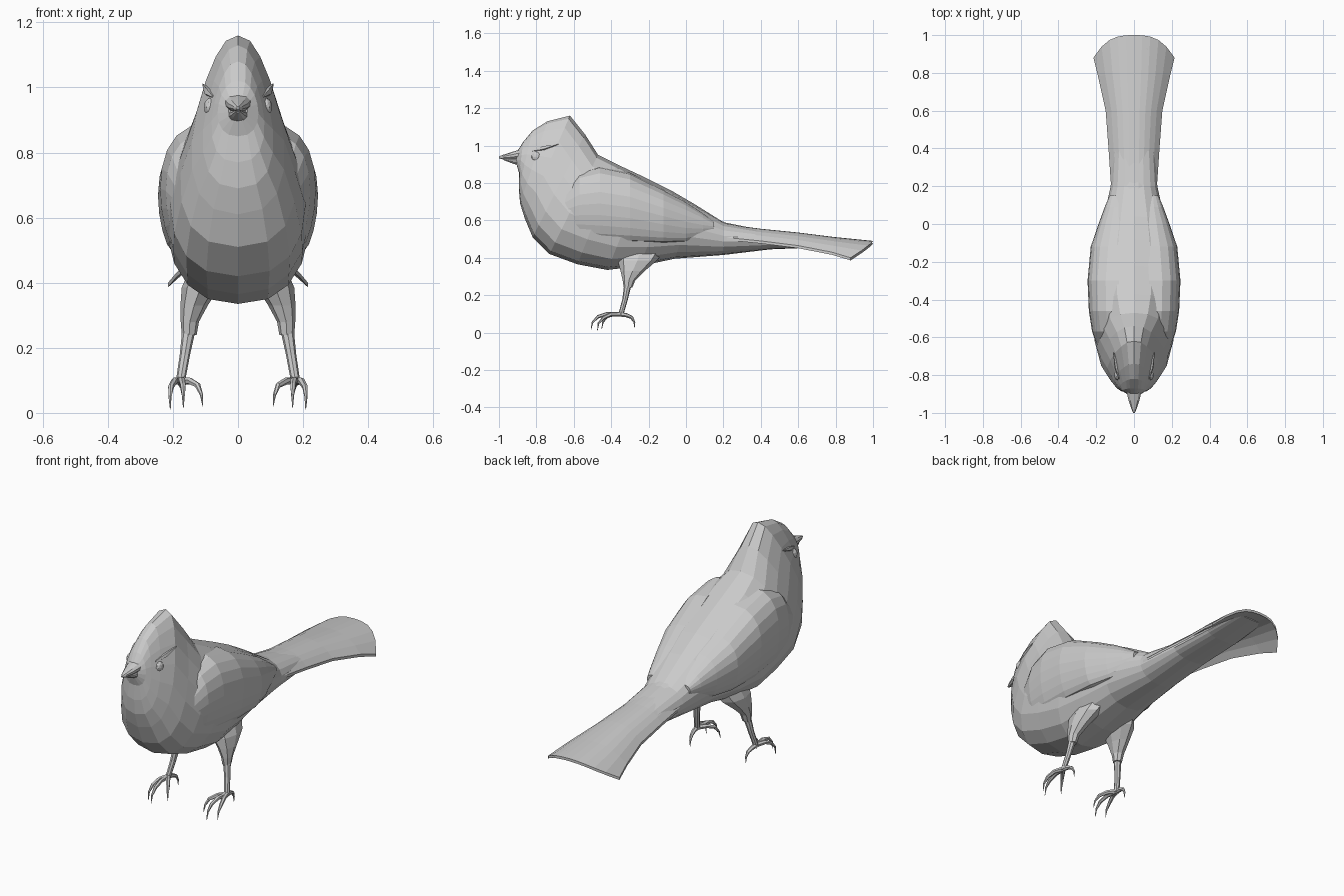
import bpy, bmesh
from math import sin, cos, pi
from mathutils import Vector


def loft(name, rings):
    """Skin a list of equal-length closed rings and cap both ends."""
    bm = bmesh.new()
    vr = [[bm.verts.new(p) for p in r] for r in rings]
    n = len(vr[0])
    for a, b in zip(vr, vr[1:]):
        for i in range(n):
            j = (i + 1) % n
            bm.faces.new((a[i], a[j], b[j], b[i]))
    bm.faces.new(vr[0])
    bm.faces.new(vr[-1])
    bmesh.ops.recalc_face_normals(bm, faces=bm.faces)
    me = bpy.data.meshes.new(name)
    bm.to_mesh(me)
    bm.free()
    ob = bpy.data.objects.new(name, me)
    bpy.context.collection.objects.link(ob)
    return ob


def section(ty, tz, by, bz, w, k, n=18, power=0.82):
    """Pear-shaped ring spanning a top and a bottom profile point."""
    pts = []
    for i in range(n):
        t = 2 * pi * i / n
        s = (1 - cos(t)) / 2
        x = abs(sin(t)) ** power * w * (1 - k * cos(t))
        pts.append((x if sin(t) >= 0 else -x,
                    ty + (by - ty) * s, tz + (bz - tz) * s))
    return pts


def tube(name, pts, radii, n=6):
    """Tapered tube through points."""
    pts = [Vector(p) for p in pts]
    rings = []
    for i, p in enumerate(pts):
        d = (pts[min(i + 1, len(pts) - 1)] - pts[max(i - 1, 0)]).normalized()
        u = d.cross(Vector((0.31, 0.1, 0.95))).normalized()
        v = d.cross(u)
        rings.append([p + radii[i] * (u * cos(2 * pi * j / n) + v * sin(2 * pi * j / n))
                      for j in range(n)])
    return loft(name, rings)


# Head, crest and body in one skin: top y,z / bottom y,z / half width / pear
BODY = [
    (-.905, .965, -.905, .895, .03, 0),
    (-.87, 1.02, -.892, .85, .062, .15),
    (-.82, 1.08, -.894, .77, .078, .3),
    (-.74, 1.13, -.887, .69, .102, .36),
    (-.62, 1.16, -.862, .61, .135, .36),
    (-.54, 1.06, -.82, .51, .17, .3),
    (-.47, .95, -.73, .42, .205, .15),
    (-.37, .90, -.58, .365, .22, .03),
    (-.22, .83, -.42, .335, .218, .02),
    (-.08, .76, -.25, .355, .2, 0),
    (.04, .69, -.06, .395, .17, 0),
    (.2, .59, .2, .415, .125, 0),
    (.45, .54, .45, .445, .11, 0),
    (.7, .515, .7, .455, .1, 0),
    (.93, .494, .93, .478, .08, 0),
]
loft("body", [section(*r) for r in BODY])

# Beak halves
loft("upper_beak", [section(-.87, .985, -.87, .925, .045, 0, 10),
                    section(-.935, .964, -.935, .924, .03, 0, 10),
                    section(-.98, .95, -.98, .926, .014, 0, 10),
                    section(-1.0, .942, -1.0, .932, .004, 0, 10)])
loft("lower_beak", [section(-.87, .94, -.87, .885, .038, 0, 10),
                    section(-.93, .932, -.93, .905, .022, 0, 10),
                    section(-.975, .934, -.975, .922, .006, 0, 10)])

# Tail: arched fan sheet; y centre, y edge, half width, z centre, z edge
TAIL = [(.12, .12, .115, .62, .52), (.25, .25, .125, .575, .505),
        (.4, .4, .135, .555, .49), (.6, .6, .15, .535, .465),
        (.8, .78, .19, .51, .43), (1.0, .88, .215, .49, .40)]
rings = []
for yc, ye, w, zc, ze in TAIL:
    us = [i / 5 for i in range(-5, 6)]
    top = [(u * w, yc + (ye - yc) * abs(u) ** 3, zc + (ze - zc) * abs(u) ** 2.5) for u in us]
    rings.append(top + [(x, y, z - .014) for x, y, z in reversed(top)])
loft("tail", rings)

# Wings: y, z top, z bottom, x at top, x at bottom, x outer
WING = [(-.72, .70, .58, .08, .12, .145), (-.65, .78, .53, .08, .14, .195),
        (-.57, .86, .505, .08, .15, .222), (-.46, .89, .49, .08, .16, .239),
        (-.3, .855, .483, .08, .17, .246), (-.12, .765, .48, .07, .165, .229),
        (0, .70, .485, .07, .14, .188), (.09, .64, .51, .07, .11, .155),
        (.15, .595, .54, .08, .105, .13)]
# Toes: knuckles, claw base, claw tip
TOES = [[(.148, -.39, .098), (.124, -.425, .085), (.112, -.445, .055), (.108, -.45, .02)],
        [(.172, -.42, .1), (.169, -.47, .085), (.168, -.5, .055), (.168, -.508, .015)],
        [(.195, -.40, .098), (.206, -.44, .08), (.209, -.468, .05), (.208, -.474, .01)],
        [(.175, -.315, .092), (.17, -.29, .08), (.168, -.276, .055), (.168, -.275, .025)]]
# Leg rings: x, y, z, radius x, radius y
THIGH = [(.085, -.24, .45, .06, .13), (.115, -.26, .385, .058, .105),
         (.135, -.285, .33, .042, .065), (.148, -.305, .28, .028, .034),
         (.15, -.31, .24, .023, .023)]
SHANK = [(.15, -.31, .26, .021, .02), (.163, -.325, .18, .016, .015),
         (.178, -.35, .09, .014, .014)]

for side, sx in (("left", -1), ("right", 1)):
    wing = []
    for y, zt, zb, xt, xb, xo in WING:
        ring = []
        for i in range(11):
            t = pi * i / 10
            base = xt + (xb - xt) * (1 - cos(t)) / 2
            ring.append((sx * (base + (xo - base) * max(sin(t), 0) ** .75), y,
                         (zt + zb) / 2 + (zt - zb) / 2 * cos(t)))
        wing.append(ring)
    loft(side + "_wing", wing)

    # Thigh and shank
    for part, rows in (("thigh", THIGH), ("shank", SHANK)):
        loft(f"{side}_{part}", [[(sx * (x + rx * cos(pi * j / 4)), y + ry * sin(pi * j / 4), z)
                                 for j in range(8)] for x, y, z, rx, ry in rows])

    # Clawed toes
    for i, toe in enumerate(TOES):
        path = [(.178, -.35, .098)] + toe
        tube(f"{side}_toe_{i + 1}", [(sx * x, y, z) for x, y, z in path],
             [.013, .011, .009, .005, .001])

    # Eye and brow feathers
    bpy.ops.mesh.primitive_ico_sphere_add(subdivisions=2, radius=.027,
                                          location=(sx * .086, -.80, .94))
    eye = bpy.context.object
    eye.name = side + "_eye"
    eye.scale = (.7, 1, 1.05)
    tube(side + "_brow", [(sx * .077, -.82, .972), (sx * .09, -.76, .985), (sx * .108, -.68, 1.01)],
         [.004, .014, .002], 5)
